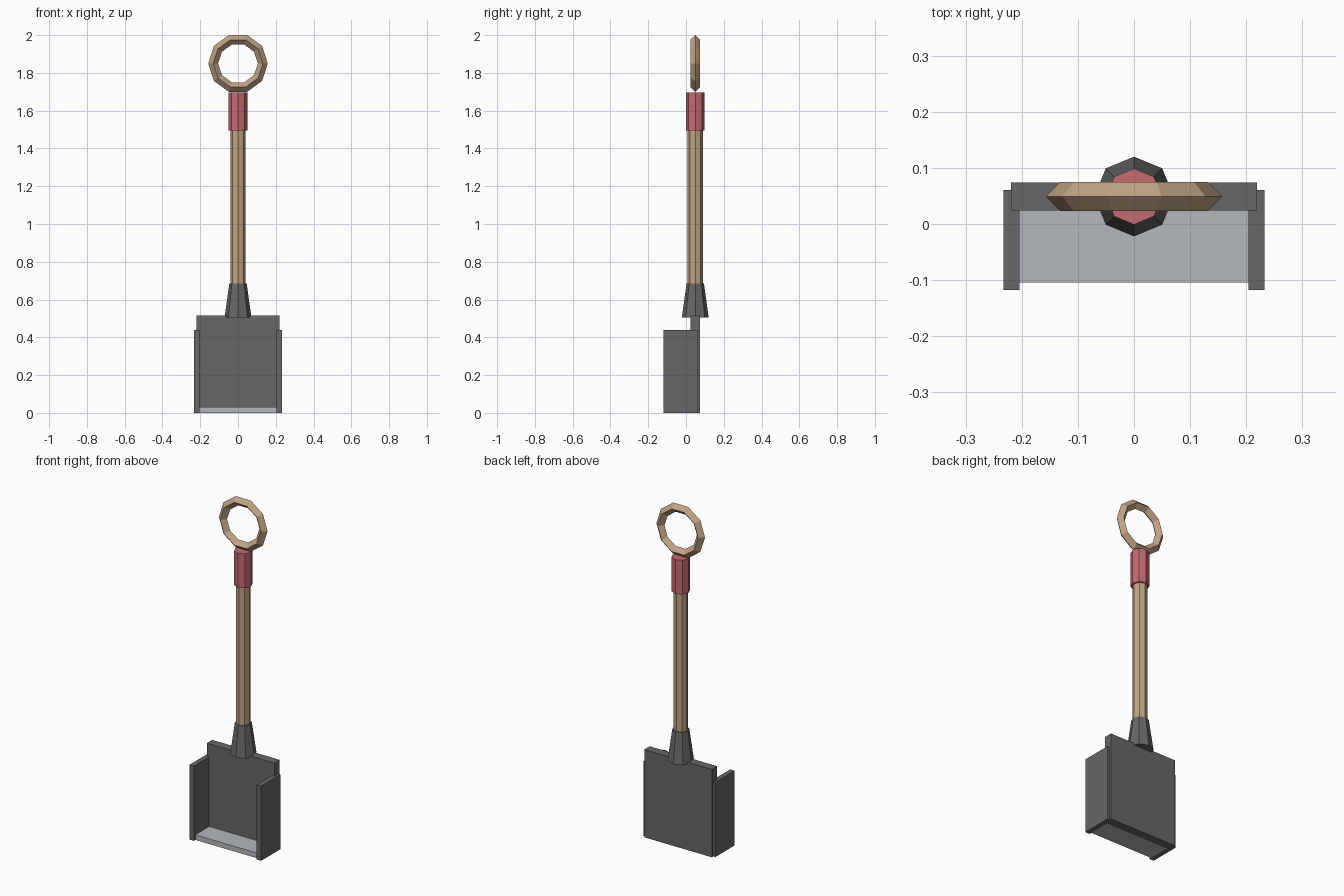
import bpy
import math

if "Cube" in bpy.data.objects:
    bpy.data.objects.remove(bpy.data.objects["Cube"])

AXIS_Y = 0.049  # depth of the shaft axis


def material(name, rgb):
    m = bpy.data.materials.new(name)
    m.diffuse_color = (*rgb, 1.0)
    m.use_nodes = True
    m.node_tree.nodes["Principled BSDF"].inputs["Base Color"].default_value = m.diffuse_color
    return m


DARK = material("dark steel", (0.135, 0.135, 0.14))
LIGHT = material("bright steel", (0.46, 0.48, 0.50))
WOOD = material("wood", (0.53, 0.37, 0.23))
RED = material("red grip", (0.56, 0.145, 0.165))


def finish(name, mat):
    ob = bpy.context.object
    ob.name = name
    ob.data.materials.append(mat)
    return ob


def box(name, lo, hi, mat):
    bpy.ops.mesh.primitive_cube_add(size=1, location=[(a + b) / 2 for a, b in zip(lo, hi)])
    ob = finish(name, mat)
    ob.scale = [b - a for a, b in zip(lo, hi)]
    bpy.ops.object.transform_apply(location=False, rotation=False, scale=True)
    return ob


def rod(name, r_bottom, r_top, z0, z1, mat):
    # eight-sided, corners pointing along x and y
    bpy.ops.mesh.primitive_cone_add(vertices=8, radius1=r_bottom, radius2=r_top,
                                    depth=z1 - z0, location=(0, AXIS_Y, (z0 + z1) / 2))
    return finish(name, mat)


# Blade: back plate, two side walls and the bright cutting floor
box("blade_back", (-0.219, 0.024, 0.0), (0.219, 0.074, 0.515), DARK)
for side, label in ((-1, "left"), (1, "right")):
    xs = sorted((side * 0.204, side * 0.233))
    box("blade_wall_" + label, (xs[0], -0.118, 0.0), (xs[1], 0.061, 0.438), DARK)
box("blade_floor", (-0.204, -0.104, 0.0), (0.204, 0.024, 0.03), LIGHT)

# Socket, shaft and grip
rod("socket", 0.071, 0.046, 0.505, 0.685, DARK)
rod("shaft", 0.04, 0.04, 0.68, 1.50, WOOD)
rod("grip", 0.05, 0.05, 1.496, 1.697, RED)

# Ring handle with a diamond section
bpy.ops.mesh.primitive_torus_add(major_segments=10, minor_segments=4,
                                 major_radius=0.1315, minor_radius=0.0262,
                                 location=(0, AXIS_Y, 1.85),
                                 rotation=(math.pi / 2, 0, 0))
ring = finish("ring_handle", WOOD)
for p in ring.data.polygons:
    p.use_smooth = False
